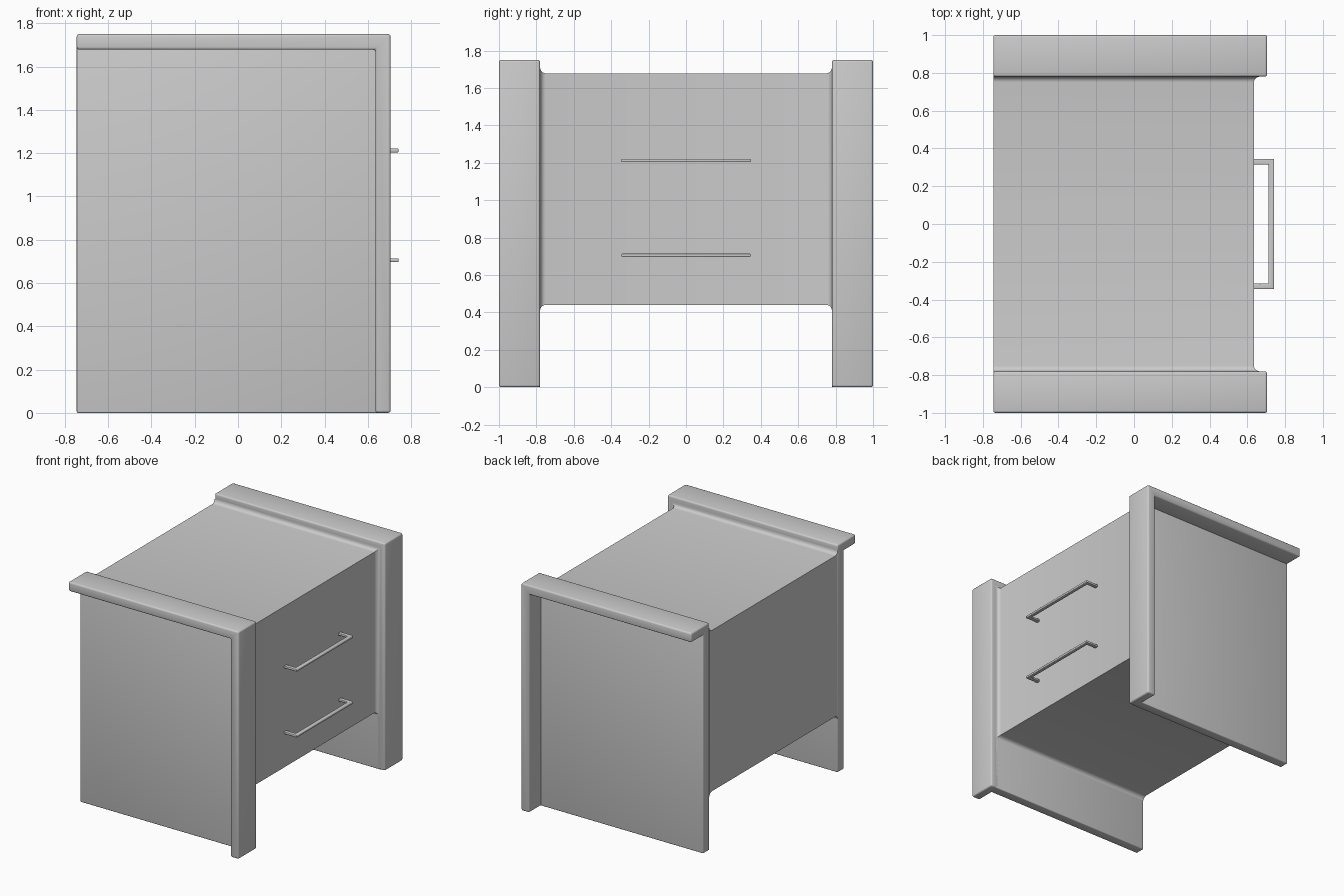
import bpy, bmesh, math

cube = bpy.data.objects.get("Cube")
if cube:
    bpy.data.objects.remove(cube, do_unlink=True)

grey = bpy.data.materials.new("plain_grey")
grey.use_nodes = True
colour = (0.6, 0.6, 0.6, 1)
grey.diffuse_color = colour
grey.node_tree.nodes["Principled BSDF"].inputs["Base Color"].default_value = colour

BACK, FACE, FRONT = -0.745, 0.635, 0.705    # x planes
INNER, OUTER, EDGE = 0.78, 0.855, 1.0       # y planes
FLOOR, BASE, LID, TOP = 0.0, 0.44, 1.678, 1.75


def finish(name, bm, bevel=0.0):
    bmesh.ops.recalc_face_normals(bm, faces=bm.faces)
    mesh = bpy.data.meshes.new(name)
    bm.to_mesh(mesh)
    bm.free()
    mesh.materials.append(grey)
    obj = bpy.data.objects.new(name, mesh)
    bpy.context.collection.objects.link(obj)
    bpy.ops.object.select_all(action="DESELECT")
    obj.select_set(True)
    bpy.context.view_layer.objects.active = obj
    if bevel:
        mod = obj.modifiers.new("soft_edges", "BEVEL")
        mod.width, mod.segments = bevel, 3
        bpy.ops.object.modifier_apply(modifier=mod.name)
    bpy.ops.object.shade_smooth_by_angle(angle=math.radians(35))
    return obj


def prism(name, points, direction, bevel):
    """Extrude a closed flat outline along a direction."""
    bm = bmesh.new()
    face = bm.faces.new([bm.verts.new(p) for p in points])
    side = bmesh.ops.extrude_face_region(bm, geom=[face])["geom"]
    verts = [v for v in side if isinstance(v, bmesh.types.BMVert)]
    bmesh.ops.translate(bm, verts=verts, vec=direction)
    return finish(name, bm, bevel)


# Drawer body, lofted along y and flaring into the end panels
R, STEPS = 0.03, 5
flare = []
for i in range(STEPS + 1):
    a = math.pi / 2 * i / STEPS
    flare.append((INNER - R + R * math.sin(a), R * (1 - math.cos(a))))
sections = [(-y, d) for y, d in reversed(flare)] + flare
bm = bmesh.new()
rings = []
for y, d in sections:
    outline = [(BACK, BASE - d), (FACE + d, BASE - d), (FACE + d, LID + d), (BACK, LID + d)]
    rings.append([bm.verts.new((x, y, z)) for x, z in outline])
for a, b in zip(rings, rings[1:]):
    for i in range(4):
        j = (i + 1) % 4
        bm.faces.new((a[i], a[j], b[j], b[i]))
bm.faces.new(rings[0])
bm.faces.new(rings[-1])
finish("drawer_body", bm)

# End panels, each with an angled frame of top rail and front post
frame = [(BACK, TOP), (FRONT, TOP), (FRONT, FLOOR), (FACE, FLOOR), (FACE, LID), (BACK, LID)]
panel = [(BACK, FLOOR), (FACE + 0.03, FLOOR), (FACE + 0.03, LID + 0.03), (BACK, LID + 0.03)]
for side, s in (("front", -1), ("back", 1)):
    prism(side + "_frame", [(x, s * INNER, z) for x, z in frame],
          (0, s * (EDGE - INNER), 0), 0.012)
    prism(side + "_panel", [(x, s * INNER, z) for x, z in panel],
          (0, s * (OUTER - INNER), 0), 0.006)

# Drawer pulls
REACH, HALF, BAR, THICK = 0.742, 0.345, 0.03, 0.018
pull = [(FACE - 0.01, -HALF), (REACH, -HALF), (REACH, HALF), (FACE - 0.01, HALF),
        (FACE - 0.01, HALF - BAR), (REACH - BAR, HALF - BAR),
        (REACH - BAR, BAR - HALF), (FACE - 0.01, BAR - HALF)]
for name, z in (("lower_handle", 0.705), ("upper_handle", 1.212)):
    prism(name, [(x, y, z - THICK / 2) for x, y in pull], (0, 0, THICK), 0.005)
